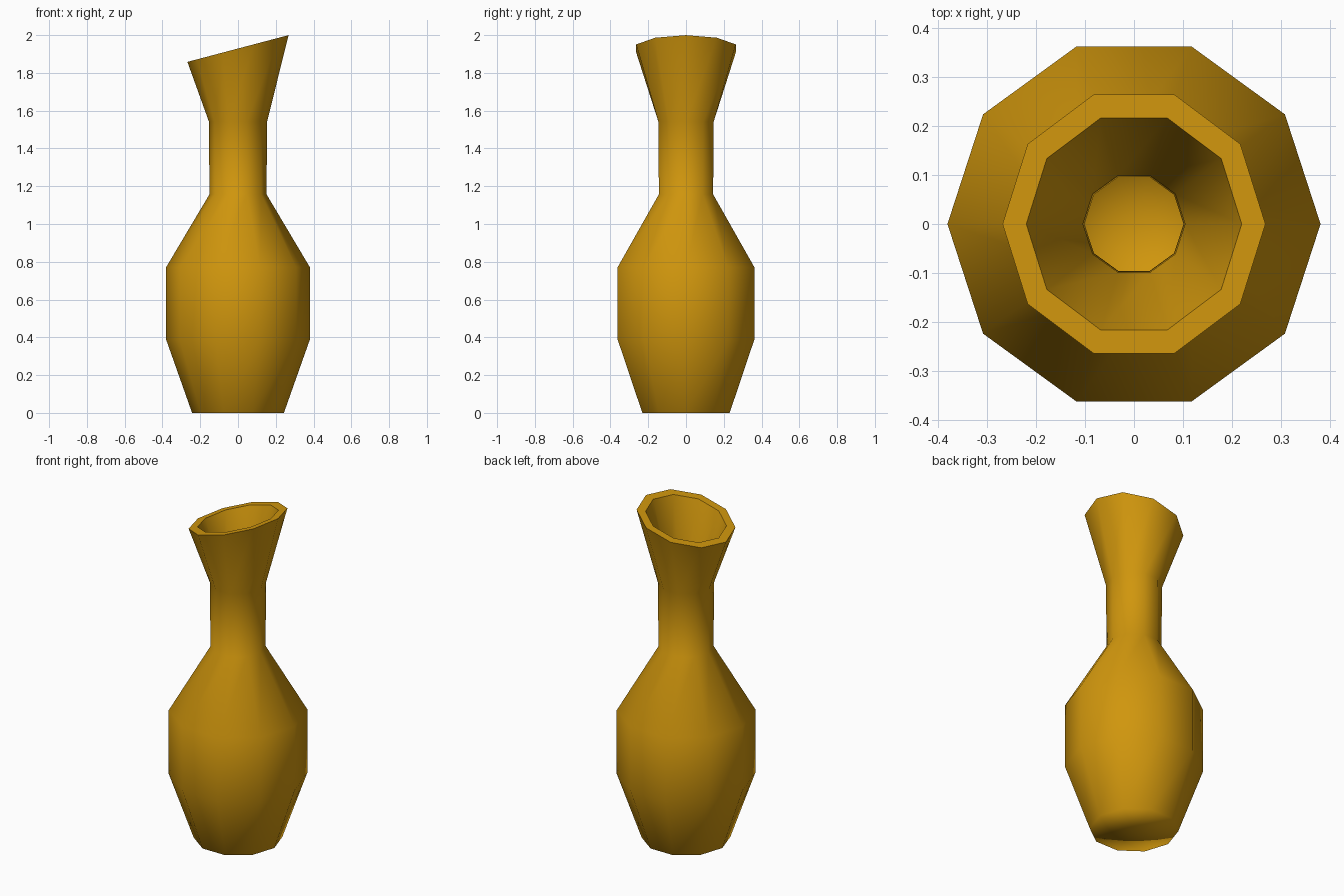
import bpy, bmesh, math

if "Cube" in bpy.data.objects:
    bpy.data.objects.remove(bpy.data.objects["Cube"])

SIDES = 10
TILT = math.radians(14.8)

# outer profile: radius, height, tilt of ring about y
outer = [(0.243, 0.0, 0), (0.38, 0.387, 0), (0.38, 0.772, 0),
         (0.151, 1.157, 0), (0.154, 1.542, 0), (0.277, 1.929, TILT)]
# inner profile, rim down to the floor
inner = [(0.227, 1.929, TILT), (0.104, 1.55, 0), (0.101, 1.17, 0),
         (0.332, 0.757, 0), (0.331, 0.402, 0), (0.206, 0.035, 0)]

bm = bmesh.new()


def ring(r, z, tilt):
    verts = []
    for i in range(SIDES):
        a = 2 * math.pi * i / SIDES
        x, y = r * math.cos(a), r * math.sin(a)
        verts.append(bm.verts.new((x * math.cos(tilt), y, z + x * math.sin(tilt))))
    return verts


def fan(verts, z):
    c = bm.verts.new((0, 0, z))
    for i in range(SIDES):
        bm.faces.new((c, verts[i], verts[(i + 1) % SIDES]))


# walls and rim
rings = [ring(*p) for p in outer + inner]
for a, b in zip(rings, rings[1:]):
    for i in range(SIDES):
        j = (i + 1) % SIDES
        bm.faces.new((a[i], a[j], b[j], b[i]))
# base and inside floor
fan(rings[0], 0.0)
fan(rings[-1], 0.035)
bmesh.ops.recalc_face_normals(bm, faces=bm.faces)

# smooth everywhere except the crisp rim
for f in bm.faces:
    f.smooth = True
for r in (rings[5], rings[6]):
    for i in range(SIDES):
        bm.edges.get((r[i], r[(i + 1) % SIDES])).smooth = False

mesh = bpy.data.meshes.new("vase")
bm.to_mesh(mesh)
bm.free()
vase = bpy.data.objects.new("vase", mesh)
bpy.context.collection.objects.link(vase)

# large wall faces dominate the soft shading at the base
weighted = vase.modifiers.new("soft_base", 'WEIGHTED_NORMAL')
weighted.mode = 'FACE_AREA'
weighted.keep_sharp = True

# glaze colour
mat = bpy.data.materials.new("ochre_glaze")
mat.diffuse_color = (0.63, 0.305, 0.004, 1)
mat.use_nodes = True
mat.node_tree.nodes["Principled BSDF"].inputs["Base Color"].default_value = mat.diffuse_color
mesh.materials.append(mat)
